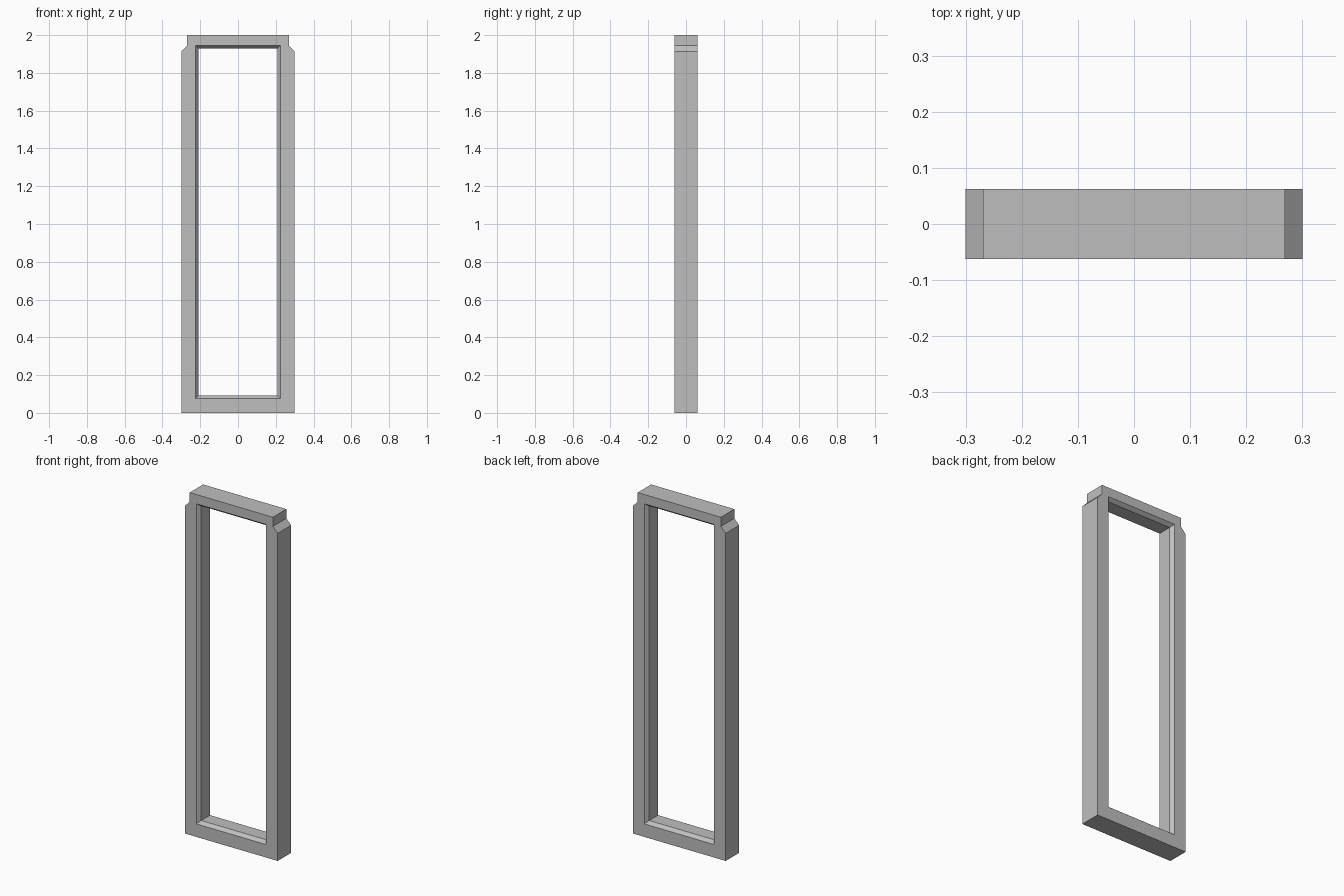
import bpy
import bmesh

cube = bpy.data.objects.get("Cube")
if cube:
    bpy.data.objects.remove(cube, do_unlink=True)

HALF_DEPTH = 0.062
CHAMFER = 0.016        # inset of the opening's bevel
CHAMFER_DEPTH = 0.021  # how far the bevel runs into the frame

# Single grey material
grey = bpy.data.materials.new("grey")
grey.use_nodes = True
colour = (0.52, 0.52, 0.52, 1)
grey.diffuse_color = colour
grey.node_tree.nodes["Principled BSDF"].inputs["Base Color"].default_value = colour

bm = bmesh.new()


def ring(points, y):
    """Closed loop of vertices in the plane at depth y."""
    return [bm.verts.new((x, y, z)) for x, z in points]


def bridge(a, b):
    """Band of quads between two matching loops."""
    n = len(a)
    for i in range(n):
        j = (i + 1) % n
        bm.faces.new((a[i], a[j], b[j], b[i]))


def opening(inset):
    x, low, high = 0.225 - inset, 0.076 + inset, 1.946 - inset
    return [(-x, low), (x, low), (x, high), (-x, high)]


# Outer outline with notched, sloping shoulders
right_half = [(0.3, 0), (0.3, 1.914), (0.269, 1.946), (0.269, 2)]
outline = right_half + [(-x, z) for x, z in reversed(right_half)]
outer_front, outer_back = ring(outline, -HALF_DEPTH), ring(outline, HALF_DEPTH)
bridge(outer_front, outer_back)

# Opening, bevelled on both the front and the back
inner_depth = HALF_DEPTH - CHAMFER_DEPTH
inner = [ring(opening(inset), y) for inset, y in (
    (0, -HALF_DEPTH), (CHAMFER, -inner_depth),
    (CHAMFER, inner_depth), (0, HALF_DEPTH))]
for a, b in zip(inner, inner[1:]):
    bridge(a, b)

# Flat front and back faces around the opening
for outer, hole in ((outer_front, inner[0]), (outer_back, inner[3])):
    edges = [bm.edges.get((loop[i - 1], loop[i]))
             for loop in (outer, hole) for i in range(len(loop))]
    bmesh.ops.triangle_fill(bm, edges=edges, use_beauty=True)

bmesh.ops.recalc_face_normals(bm, faces=bm.faces)
mesh = bpy.data.meshes.new("window_frame")
bm.to_mesh(mesh)
bm.free()
mesh.materials.append(grey)
frame = bpy.data.objects.new("window_frame", mesh)
bpy.context.collection.objects.link(frame)
